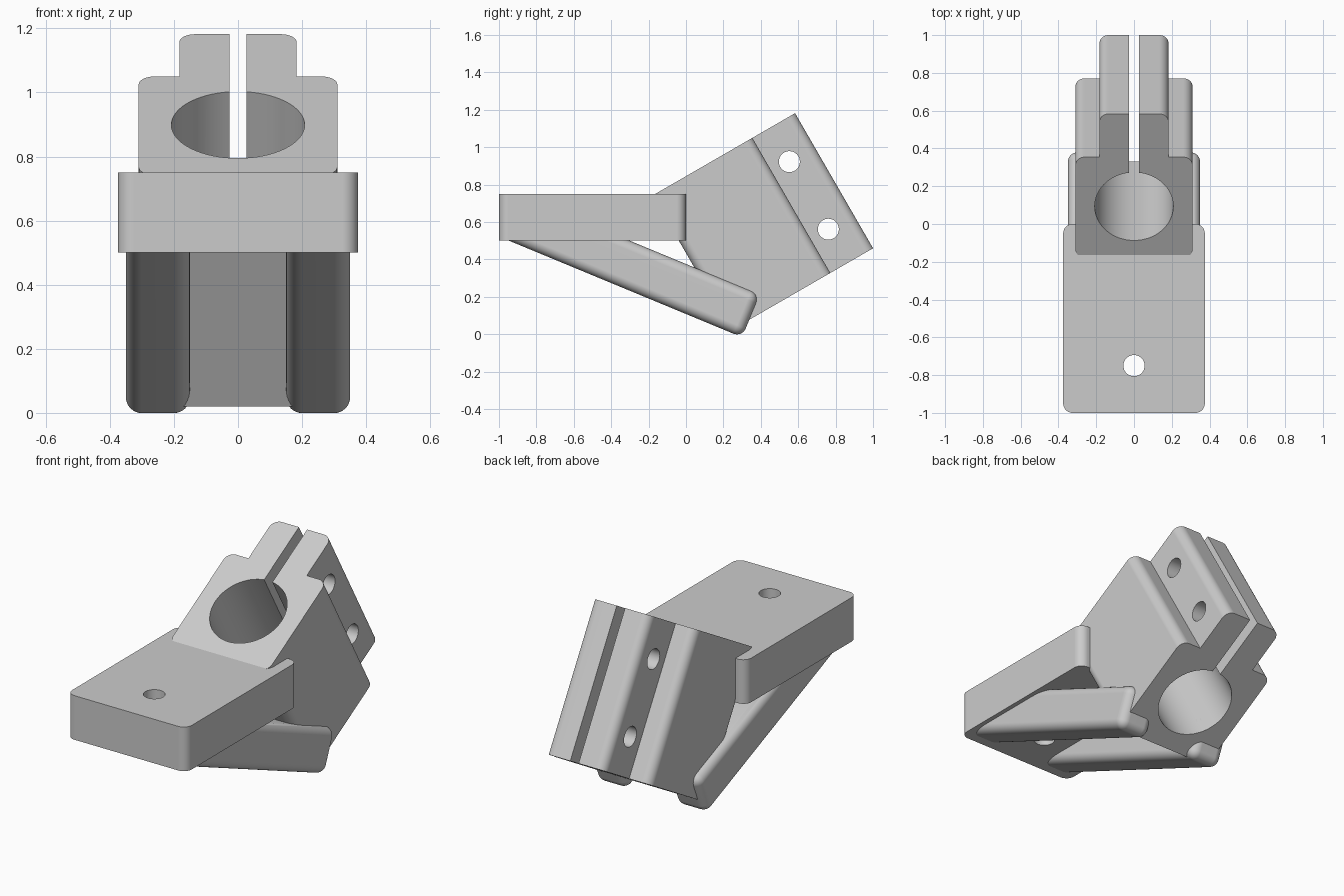
import bpy
import bmesh
from math import radians
from mathutils import Matrix, Vector

default = bpy.data.objects.get("Cube")
if default:
    bpy.data.objects.remove(default, do_unlink=True)

grey = bpy.data.materials.new("light grey plastic")
grey.use_nodes = True
colour = (0.6, 0.6, 0.6, 1)
grey.diffuse_color = colour
grey.node_tree.nodes["Principled BSDF"].inputs["Base Color"].default_value = colour

CLAMP = Matrix.Rotation(radians(30), 4, "X")      # tilted clamp frame
STRUT = Matrix.Rotation(radians(-22.5), 4, "X")   # sloping strut frame
ROUND = 0.05


def finish(name, bm, frame=Matrix()):
    bm.transform(frame)
    bmesh.ops.recalc_face_normals(bm, faces=bm.faces)
    mesh = bpy.data.meshes.new(name)
    bm.to_mesh(mesh)
    bm.free()
    mesh.materials.append(grey)
    obj = bpy.data.objects.new(name, mesh)
    bpy.context.collection.objects.link(obj)
    return obj


def box(low, high):
    bm = bmesh.new()
    low, high = Vector(low), Vector(high)
    size = Matrix.Diagonal((high - low).to_4d())
    size[3][3] = 1
    bmesh.ops.create_cube(bm, size=1, matrix=Matrix.Translation((low + high) / 2) @ size)
    return bm


def round_edges(bm, edges):
    bmesh.ops.bevel(bm, geom=edges, offset=ROUND, segments=8, profile=0.5, affect="EDGES")


def upright(bm, keep=lambda v: True):
    return [e for e in bm.edges
            if abs(e.verts[0].co.z - e.verts[1].co.z) > 0.1 and keep(e.verts[0].co)]


def cylinder(name, centre, radius, depth, frame=Matrix(), turn=Matrix()):
    bm = bmesh.new()
    bmesh.ops.create_cone(bm, cap_ends=True, segments=64, radius1=radius, radius2=radius,
                          depth=depth, matrix=Matrix.Translation(centre) @ turn)
    return finish(name, bm, frame)


def cut(obj, cutters):
    bpy.context.view_layer.objects.active = obj
    for cutter in cutters:
        cutter.hide_render = True
        mod = obj.modifiers.new("cut", "BOOLEAN")
        mod.operation = "DIFFERENCE"
        mod.solver = "EXACT"
        mod.object = cutter
        bpy.ops.object.modifier_apply(modifier=mod.name)


# Flat mounting plate
bm = box((-0.375, -1, 0.5), (0.375, 0, 0.75))
round_edges(bm, upright(bm))
plate = finish("mounting_plate", bm)

# Clamp body with two narrower ears, one stepped outline extruded along the bore
half = [(0.31, 0.217), (0.31, 0.832), (0.183, 0.832), (0.183, 1.096)]
outline = half + [(-x, y) for x, y in reversed(half)]
bm = bmesh.new()
base = bm.faces.new([bm.verts.new((x, y, -0.102)) for x, y in outline])
top = bmesh.ops.extrude_face_region(bm, geom=[base])["geom"]
bmesh.ops.translate(bm, vec=(0, 0, 0.834),
                    verts=[v for v in top if isinstance(v, bmesh.types.BMVert)])
bmesh.ops.recalc_face_normals(bm, faces=bm.faces)
# The inner corners of the step stay sharp
round_edges(bm, upright(bm, lambda c: abs(c.x) > 0.2 or c.y > 1))
clamp = finish("clamp_body", bm, CLAMP)

# Pair of rounded support struts, trimmed inside the plate
struts = []
for side, label in ((1, "left"), (-1, "right")):
    bm = box((side * 0.25 - 0.1, -1.6, 0.1), (side * 0.25 + 0.1, 0.283, 0.347))
    round_edges(bm, bm.edges[:])
    bm.transform(STRUT)
    result = bmesh.ops.bisect_plane(bm, geom=bm.verts[:] + bm.edges[:] + bm.faces[:],
                                    plane_co=(0, 0, 0.505), plane_no=(0, 0, 1),
                                    clear_outer=True)
    rim = [e for e in result["geom_cut"] if isinstance(e, bmesh.types.BMEdge)]
    bmesh.ops.contextual_create(bm, geom=rim)
    struts.append(finish(label + "_strut", bm))

# Bore, clamping slot and screw holes
across = Matrix.Rotation(radians(90), 4, "Y")
bore = cylinder("bore_cutter", (0, 0.53, 0.3), 0.208, 2, CLAMP)
slot = finish("slot_cutter", box((-0.026, 0.53, -0.5), (0.026, 1.3, 1.2)), CLAMP)
ear_holes = [cylinder("ear_hole_cutter", (0, 0.94, z), 0.056, 1, CLAMP, across)
             for z in (0.106, 0.523)]
plate_hole = cylinder("plate_hole_cutter", (0, -0.75, 0.6), 0.056, 1)

cut(plate, [plate_hole, bore])
cut(clamp, [bore, slot] + ear_holes)
for strut in struts:
    cut(strut, [bore])
for cutter in [bore, slot, plate_hole] + ear_holes:
    bpy.data.objects.remove(cutter, do_unlink=True)

# Smooth rounds with flat faces kept flat
bpy.ops.object.select_all(action="DESELECT")
for obj in [plate, clamp] + struts:
    obj.select_set(True)
    bpy.context.view_layer.objects.active = obj
bpy.ops.object.shade_smooth_by_angle(angle=radians(30))
for obj in [plate, clamp] + struts:
    mod = obj.modifiers.new("flat faces", "WEIGHTED_NORMAL")
    mod.keep_sharp = True
